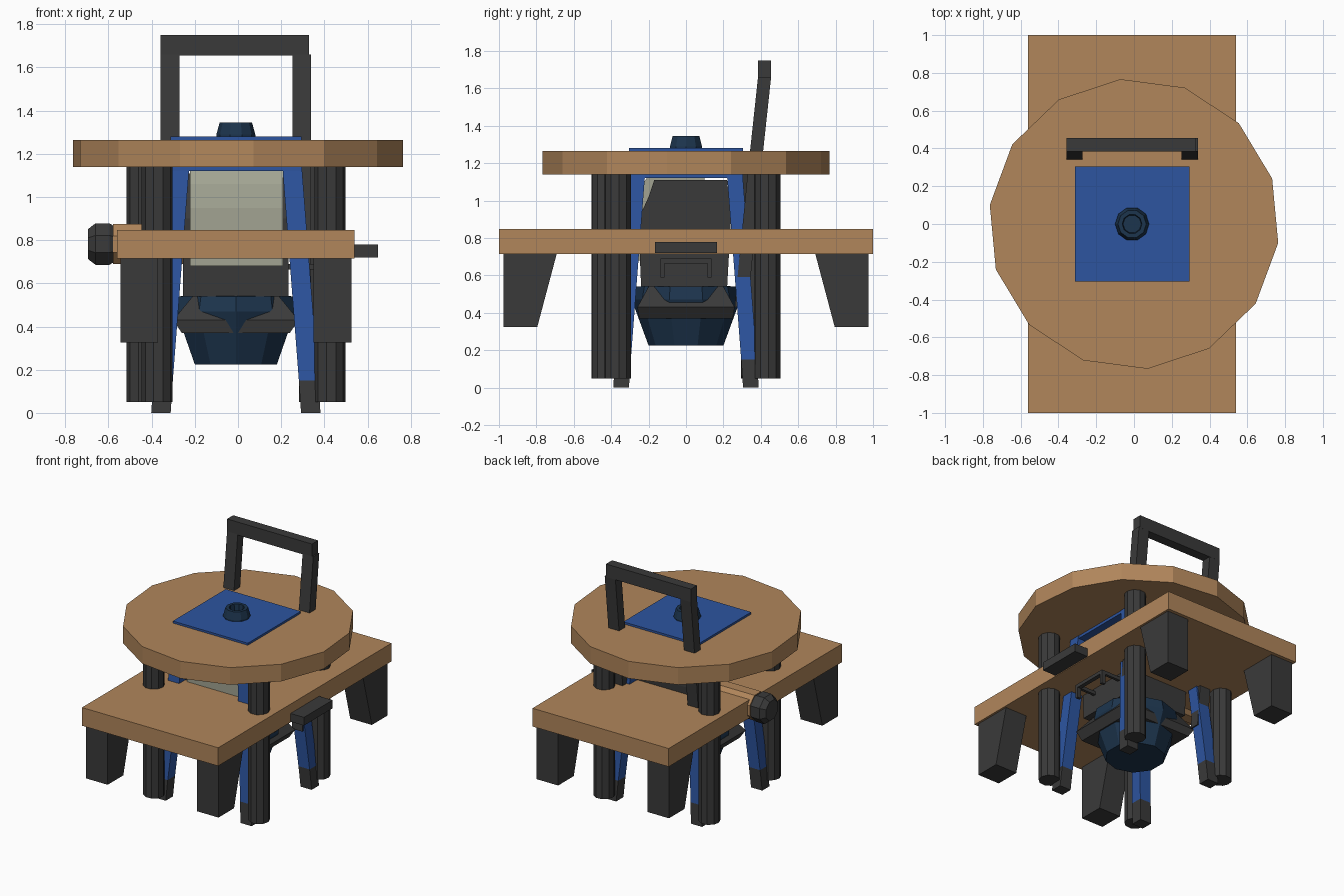
import bpy, bmesh, math
from mathutils import Matrix

cube = bpy.data.objects.get("Cube")
if cube:
    bpy.data.objects.remove(cube, do_unlink=True)


def material(name, color):
    m = bpy.data.materials.new(name)
    m.use_nodes = True
    m.diffuse_color = (*color, 1)
    m.node_tree.nodes["Principled BSDF"].inputs["Base Color"].default_value = (*color, 1)
    return m


WOOD = material("wood", (0.44, 0.24, 0.105))
BLUE = material("blue", (0.026, 0.09, 0.35))
DARK = material("dark_grey", (0.042, 0.042, 0.042))
NAVY = material("navy", (0.012, 0.035, 0.075))
SAGE = material("sage", (0.36, 0.37, 0.29))
CX = -0.01  # shared centre line of the furniture


def finish(name, bm, *mats):
    bmesh.ops.recalc_face_normals(bm, faces=bm.faces)
    mesh = bpy.data.meshes.new(name)
    bm.to_mesh(mesh)
    bm.free()
    for m in mats:
        mesh.materials.append(m)
    obj = bpy.data.objects.new(name, mesh)
    bpy.context.collection.objects.link(obj)
    return obj


def box(name, x, y, z, mat):
    bm = bmesh.new()
    bmesh.ops.create_cube(bm, size=1)
    for v in bm.verts:
        for i, (lo, hi) in enumerate((x, y, z)):
            v.co[i] = hi if v.co[i] > 0 else lo
    return finish(name, bm, mat)


def loft(name, sections, *mats):
    """Skin a stack of (centre x, centre y, half x, half y, z) rectangles."""
    bm = bmesh.new()
    rings = [[bm.verts.new((cx + sx * hx, cy + sy * hy, z))
              for sx, sy in ((-1, -1), (1, -1), (1, 1), (-1, 1))]
             for cx, cy, hx, hy, z in sections]
    for k, (a, b) in enumerate(zip(rings, rings[1:])):
        for i in range(4):
            f = bm.faces.new((a[i], a[i - 1], b[i - 1], b[i]))
            f.material_index = min(k, len(mats) - 1)
    bm.faces.new(rings[0])
    bm.faces.new(rings[-1]).material_index = len(mats) - 1
    return finish(name, bm, *mats)


def lathe(name, profile, sides, mat, center=(0, 0, 0), turn=0, axis="Z"):
    """Revolve (radius, height) points, capping both ends."""
    bm = bmesh.new()
    rings = []
    for r, h in profile:
        angles = [math.radians(turn) + math.tau * i / sides for i in range(sides)]
        rings.append([bm.verts.new((r * math.cos(a), r * math.sin(a), h)) for a in angles])
    for a, b in zip(rings, rings[1:]):
        for i in range(sides):
            bm.faces.new((a[i], a[i - 1], b[i - 1], b[i]))
    bm.faces.new(rings[0])
    bm.faces.new(rings[-1])
    if axis == "X":
        bm.transform(Matrix.Rotation(math.pi / 2, 4, "Y"))
    bm.transform(Matrix.Translation(center))
    return finish(name, bm, mat)


def extrude_yz(name, outline, x, mat):
    """Extrude a side outline of (y, z) points across x."""
    bm = bmesh.new()
    a, b = ([bm.verts.new((xx, *p)) for p in outline] for xx in x)
    for i in range(len(a)):
        bm.faces.new((a[i], a[i - 1], b[i - 1], b[i]))
    bm.faces.new(a)
    bm.faces.new(b)
    return finish(name, bm, mat)


# Bench: plank and tapered legs
box("bench_top", (-0.56, 0.54), (-1, 1), (0.715, 0.848), WOOD)
for side, sx in (("right", -1), ("left", 1)):
    x = sorted((CX + sx * 0.36, CX + sx * 0.535))
    for end, sy in (("front", -1), ("back", 1)):
        extrude_yz(f"bench_leg_{end}_{side}",
                   [(sy * 0.975, 0.325), (sy * 0.795, 0.325),
                    (sy * 0.69, 0.72), (sy * 0.975, 0.72)], x, DARK)

# Round table: faceted top and four posts on a slightly turned square
lathe("table_top", [(0.77, 1.14), (0.77, 1.265)], 14, WOOD, turn=-7.5)
for i in range(4):
    a = math.radians(50 + 90 * i)
    lathe(f"table_leg_{i + 1}", [(0.072, 0.05), (0.072, 1.15)], 10, DARK,
          (CX + 0.568 * math.cos(a), 0.568 * math.sin(a), 0), 5)

# Chair: seat, splayed legs with dark feet, leaning open back
box("chair_seat", (CX - 0.303, CX + 0.303), (-0.305, 0.305), (1.12, 1.28), BLUE)
for side, sx in (("right", -1), ("left", 1)):
    for end, sy in (("front", -1), ("back", 1)):
        loft(f"chair_leg_{end}_{side}",
             [(CX + sx * o, sy * o, 0.045, 0.042, z)
              for o, z in ((0.347, 0), (0.337, 0.15), (0.26, 1.15))], DARK, BLUE)
    loft(f"chair_back_post_{side}",
         [(CX + sx * 0.305, y, 0.043, 0.035, z)
          for y, z in ((0.295, 0.43), (0.365, 1.15), (0.42, 1.66))], DARK)
box("chair_back_rail", (CX - 0.348, CX + 0.338), (0.385, 0.455), (1.655, 1.75), DARK)

# Cabinet under the seat: dark housing with a pale rounded front
extrude_yz("cabinet_front",
           [(-0.27, 0.68), (-0.27, 0.95), (-0.25, 1.06), (-0.21, 1.12), (-0.15, 1.14),
            (0.1, 1.14), (0.1, 0.68)], (-0.222, 0.208), SAGE)
extrude_yz("cabinet_body",
           [(-0.24, 0.54), (-0.255, 0.9), (-0.2, 1.02), (-0.17, 1.11), (0.22, 1.11),
            (0.24, 0.9), (0.22, 0.54)], (-0.255, 0.235), DARK)

# Pot: faceted bowl, dark square collar, and neck emerging above the seat
lathe("pot_body", [(0.2, 0.225), (0.29, 0.47), (0.275, 0.54), (0.11, 0.55), (0.08, 0.6)],
      10, NAVY, (CX, 0, 0), 18)
loft("pot_collar", [(CX, 0, 0.25, 0.25, 0.37), (CX, 0, 0.29, 0.26, 0.43),
                    (CX, 0, 0.2, 0.2, 0.54)], DARK)
lathe("pot_neck", [(0.09, 1.2), (0.09, 1.29), (0.075, 1.345), (0.052, 1.345), (0.048, 1.3)],
      10, NAVY, (CX, 0, 0))

# Mallet: chamfered head on a wooden shaft running across the bench
lathe("mallet_head", [(0.075, -0.695), (0.104, -0.66), (0.104, -0.595), (0.08, -0.56)],
      8, DARK, (0, 0, 0.782), 22.5, "X")
lathe("mallet_shaft", [(0.1, -0.58), (0.1, 0.2)], 8, WOOD, (0, 0, 0.782), 22.5, "X")

# Side shelf with a small hanging bracket
box("side_shelf", (0.5, 0.648), (-0.165, 0.165), (0.72, 0.78), DARK)
box("bracket_bar", (0.36, 0.39), (-0.135, 0.135), (0.665, 0.69), DARK)
for side, sy in (("front", -1), ("back", 1)):
    box(f"bracket_post_{side}", (0.36, 0.39), sorted((sy * 0.115, sy * 0.135)),
        (0.59, 0.67), DARK)
    box(f"bracket_arm_{side}", (0.2, 0.39), sorted((sy * 0.115, sy * 0.135)),
        (0.665, 0.69), DARK)
